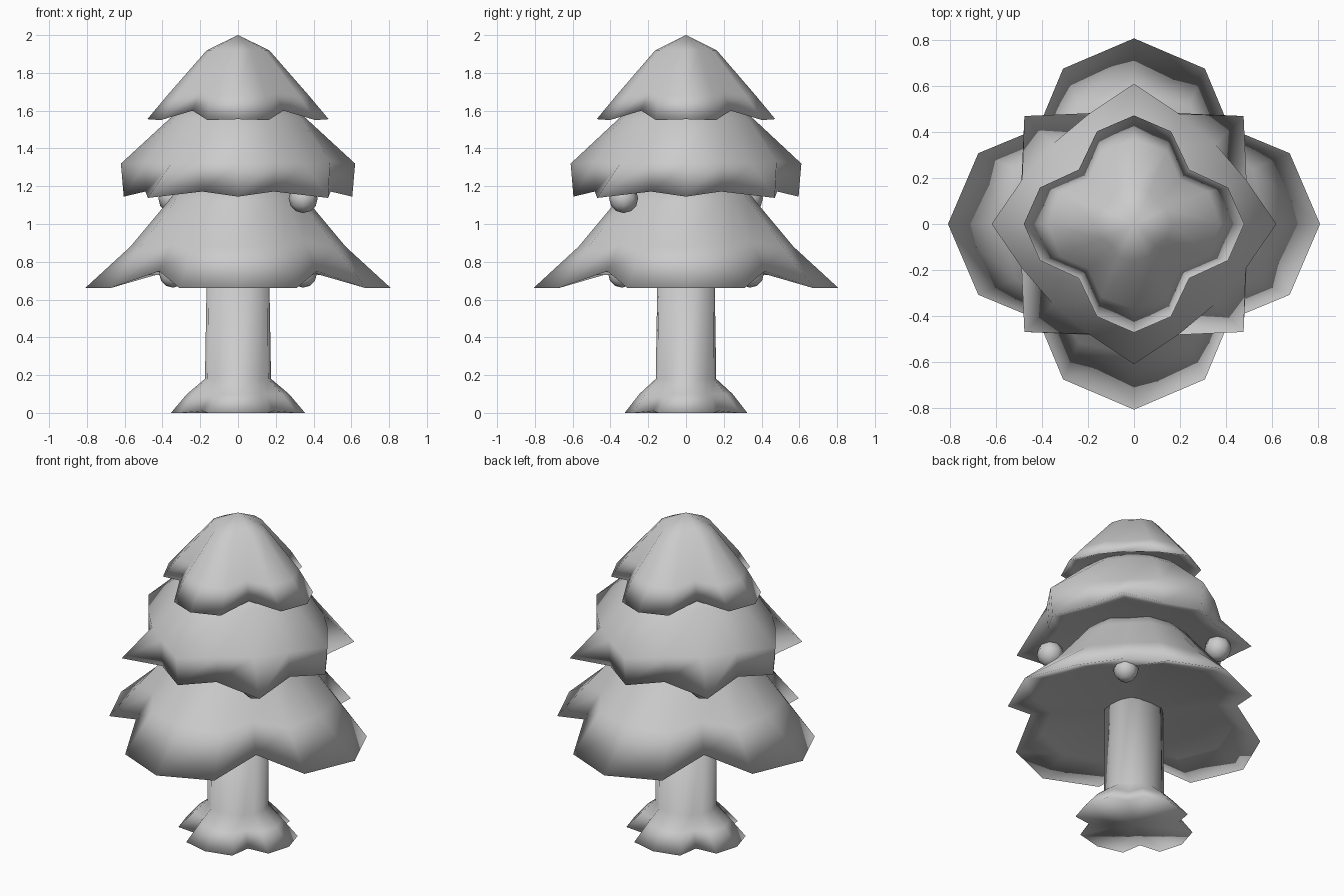
import bpy, bmesh
from math import cos, sin, radians, pi


def finish(bm, name):
    bmesh.ops.recalc_face_normals(bm, faces=bm.faces[:])
    me = bpy.data.meshes.new(name)
    bm.to_mesh(me)
    bm.free()
    me.shade_smooth()
    ob = bpy.data.objects.new(name, me)
    bpy.context.collection.objects.link(ob)
    return ob


def loft(name, rings, y_scale=1.0, base=None, apex=None):
    """16-sided lobed loft. Each ring: radii on axis/between/diagonal,
    their heights, and the angle of the in-between points."""
    bm = bmesh.new()
    loops = []
    for ra, rm, rd, za, zm, zd, deg in rings:
        m = radians(deg)
        loop = []
        for q in range(4):
            for a, r, z in ((0, ra, za), (m, rm, zm), (pi / 4, rd, zd), (pi / 2 - m, rm, zm)):
                t = a + q * pi / 2
                loop.append(bm.verts.new((r * cos(t), r * sin(t) * y_scale, z)))
        loops.append(loop)
    for lo, hi in zip(loops, loops[1:]):
        for i in range(16):
            j = (i + 1) % 16
            bm.faces.new((lo[i], lo[j], hi[j], hi[i]))
    # close both ends with fans
    for loop, z in ((loops[0], base or rings[0][3]), (loops[-1], apex or rings[-1][3])):
        c = bm.verts.new((0, 0, z))
        for i in range(16):
            bm.faces.new((loop[i], loop[(i + 1) % 16], c))
    return finish(bm, name)


# Trunk with four flared roots
loft("trunk", [
    (0.355, 0.35, 0.268, 0.0, 0.0, 0.01, 27),
    (0.27, 0.26, 0.21, 0.10, 0.10, 0.10, 27),
    (0.175, 0.18, 0.17, 0.18, 0.18, 0.18, 27),
    (0.165, 0.175, 0.17, 0.76, 0.76, 0.76, 27),
], 0.915)

# Foliage tiers: underside, rim, then up the outside
loft("bottom_foliage", [
    (0.62, 0.58, 0.47, 0.73, 0.73, 0.76, 25),
    (0.81, 0.745, 0.59, 0.66, 0.66, 0.75, 24.5),
    (0.57, 0.57, 0.49, 0.88, 0.88, 0.91, 25),
    (0.37, 0.37, 0.35, 1.12, 1.12, 1.12, 25),
    (0.31, 0.31, 0.29, 1.20, 1.20, 1.20, 25),
], 0.998, base=0.73)

loft("middle_foliage", [
    (0.50, 0.45, 0.52, 1.18, 1.19, 1.18, 21),
    (0.605, 0.525, 0.675, 1.145, 1.172, 1.138, 21),
    (0.62, 0.525, 0.50, 1.32, 1.33, 1.32, 22),
    (0.37, 0.365, 0.355, 1.55, 1.55, 1.55, 22),
    (0.29, 0.29, 0.28, 1.62, 1.62, 1.62, 22),
], 0.985, base=1.18)

loft("top_foliage", [
    (0.40, 0.37, 0.29, 1.59, 1.59, 1.62, 22),
    (0.48, 0.44, 0.34, 1.555, 1.55, 1.60, 21.5),
    (0.375, 0.352, 0.28, 1.68, 1.68, 1.70, 24),
    (0.165, 0.157, 0.135, 1.92, 1.92, 1.92, 25),
], 0.985, base=1.6, apex=2.0)

# Small round fruit hanging under the tiers, in opposite pairs
for s in (1, -1):
    for level, x, y, z, r in (("low", 0.345, 0.34, 0.735, 0.072),
                              ("high", 0.345, -0.33, 1.135, 0.077)):
        bm = bmesh.new()
        bmesh.ops.create_uvsphere(bm, u_segments=8, v_segments=6, radius=r)
        fruit = finish(bm, f"{level}_fruit_{'a' if s > 0 else 'b'}")
        fruit.location = (s * x, s * y, z)
